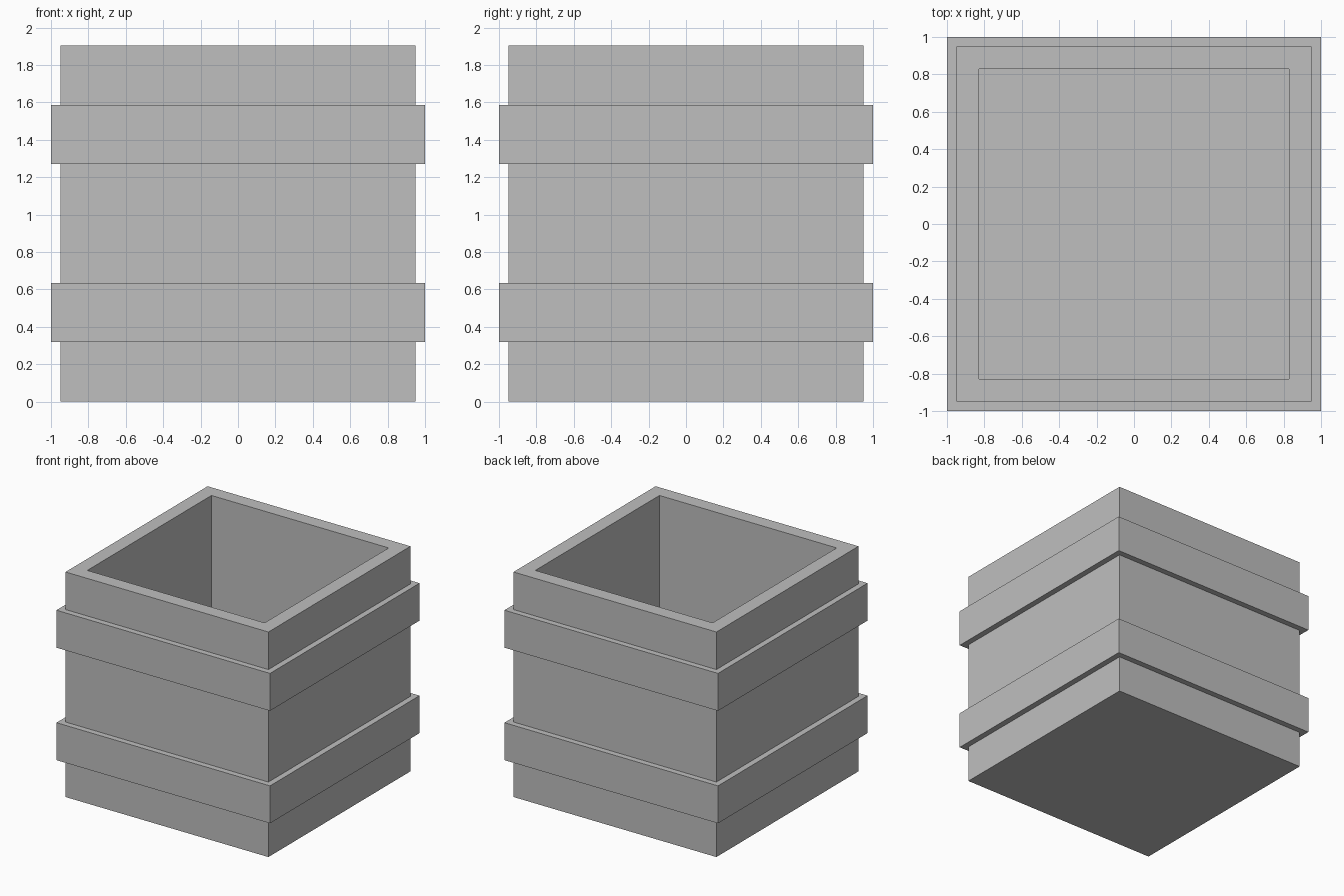
import bpy
import bmesh

cube = bpy.data.objects.get("Cube")
if cube:
    bpy.data.objects.remove(cube, do_unlink=True)

GREY = (0.52, 0.52, 0.52, 1.0)
grey = bpy.data.materials.new("plain_grey")
grey.use_nodes = True
grey.diffuse_color = GREY
grey.node_tree.nodes["Principled BSDF"].inputs["Base Color"].default_value = GREY


def square_tube(name, profile):
    """Sweep a (half width, height) profile round a square, capping both ends."""
    bm = bmesh.new()
    corners = [(-1, -1), (1, -1), (1, 1), (-1, 1)]
    rings = [[bm.verts.new((sx * r, sy * r, z)) for sx, sy in corners]
             for r, z in profile]
    closed = profile[0] == profile[-1]
    for low, high in zip(rings, rings[1:]):
        for i in range(4):
            j = (i + 1) % 4
            bm.faces.new((low[i], low[j], high[j], high[i]))
    if closed:
        bmesh.ops.remove_doubles(bm, verts=bm.verts, dist=1e-5)
    else:
        bm.faces.new(rings[0])
        bm.faces.new(rings[-1])
    bmesh.ops.recalc_face_normals(bm, faces=bm.faces)
    mesh = bpy.data.meshes.new(name)
    bm.to_mesh(mesh)
    bm.free()
    mesh.materials.append(grey)
    obj = bpy.data.objects.new(name, mesh)
    bpy.context.collection.objects.link(obj)
    return obj


OUTER, INNER, BAND = 0.95, 0.83, 1.0
HEIGHT, FLOOR, BAND_HEIGHT = 1.905, 0.12, 0.317

# Open box with thick walls and a floor
square_tube("box_body", [(OUTER, 0), (OUTER, HEIGHT), (INNER, HEIGHT), (INNER, FLOOR)])

# Two raised bands round the box
for name, z in (("lower_band", 0.318), ("upper_band", 1.27)):
    top = z + BAND_HEIGHT
    square_tube(name, [(OUTER, z), (BAND, z), (BAND, top), (OUTER, top), (OUTER, z)])
